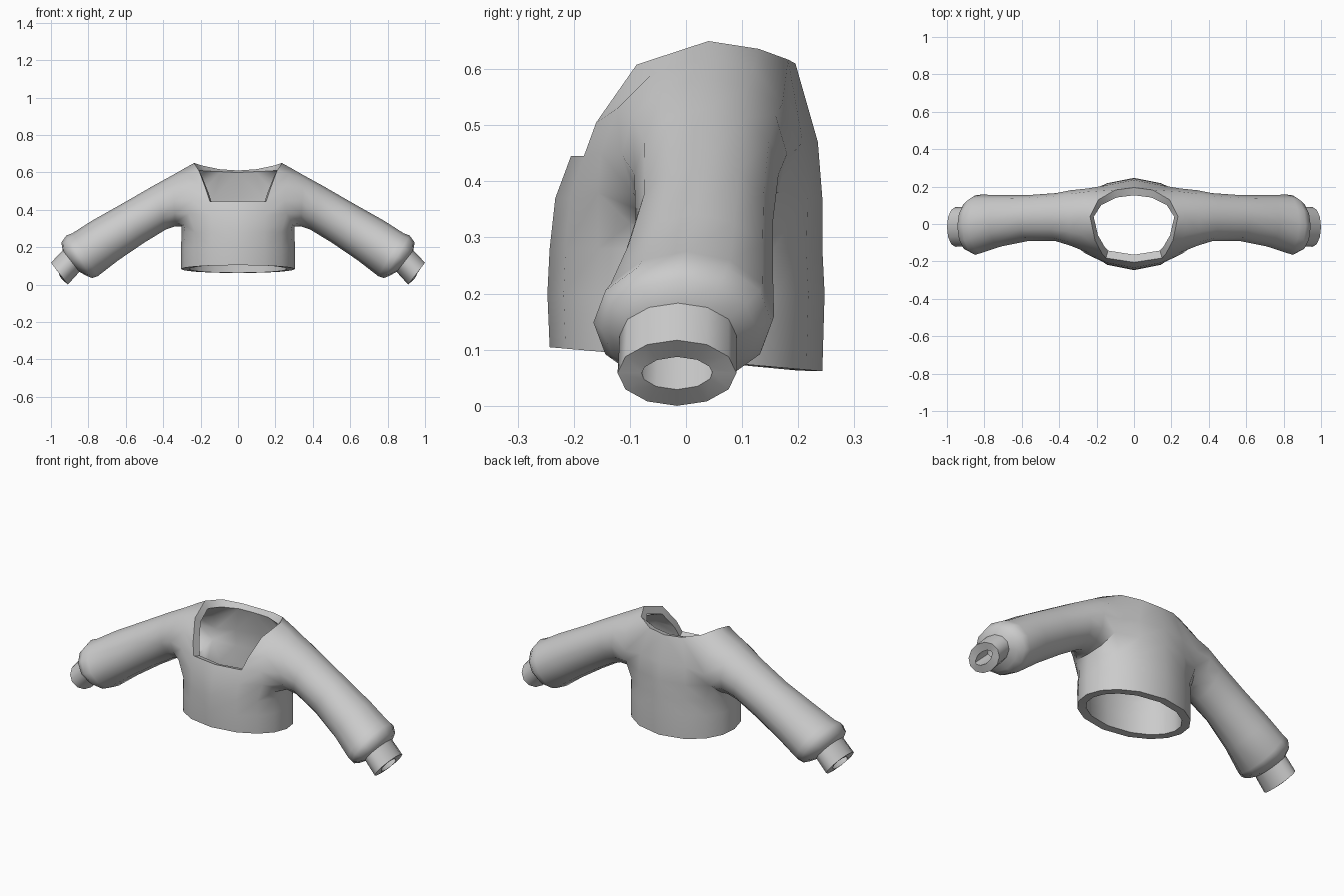
import bpy, bmesh
from math import sin, cos, pi, radians

if "Cube" in bpy.data.objects:
    bpy.data.objects.remove(bpy.data.objects["Cube"])

bm = bmesh.new()


def verts(points):
    return [bm.verts.new(p) for p in points]


def strip(a, b, closed=False):
    """Join two equal rows of vertices with quads."""
    n = len(a)
    for i in range(n if closed else n - 1):
        j = (i + 1) % n
        bm.faces.new((a[i], a[j], b[j], b[i]))


def body_row(rx, ry, height):
    """Half of an oval torso row, from front centre to back centre."""
    row = []
    for deg in (-90, -62, -40, -20, 0, 20, 40, 62, 90):
        x = 0 if abs(deg) == 90 else rx * cos(radians(deg))
        y = ry * sin(radians(deg))
        row.append((x, y, height(y)))
    return verts(row)


def sleeve_ring(xt, zt, xb, zb, y0, y1):
    """12-sided ring set by its top point, bottom point and depth range."""
    pts = []
    for k in range(12):
        c, s = cos(k * pi / 6), sin(k * pi / 6)
        pts.append(((xt + xb) / 2 + (xt - xb) / 2 * c,
                    (y0 + y1) / 2 - (y1 - y0) / 2 * s,
                    (zt + zb) / 2 + (zt - zb) / 2 * c))
    return verts(pts)


# Armhole loop: top, front, underarm, back
arm = verts([(.285, .04, .622), (.272, -.06, .592), (.258, -.122, .53),
             (.248, -.152, .45), (.262, -.157, .38), (.292, -.10, .325),
             (.303, 0, .31), (.292, .10, .325), (.262, .165, .38),
             (.248, .19, .45), (.255, .172, .54), (.268, .12, .602)])

# Torso below the armholes, with a slanted hem
hem = body_row(.305, .243, lambda y: .083 - .088 * y)
waist = body_row(.305, .247, lambda y: .2)
chest = body_row(.301, .243, lambda y: .28)
f0, f1, b1, b0 = verts([(0, -.233, .37), (.145, -.207, .37),
                        (.145, .217, .37), (0, .243, .37)])
strip(hem, waist)
strip(waist, chest)
strip(chest, [f0, f1] + arm[4:9] + [b1, b0])

# Neckline, from front centre over the shoulder to back centre
neck = verts([(0, -.205, .445), (.15, -.182, .445), (.17, -.16, .505),
              (.208, -.088, .608), (.235, .04, .65), (.19, .13, .636),
              (.1, .182, .617), (0, .195, .61)])
u1, u0 = verts([(.14, .208, .47), (0, .235, .47)])
strip([f0, f1], neck[:2])
strip([f1] + neck[1:7] + [u1, b1], [arm[k] for k in (4, 3, 2, 1, 0, 11, 10, 9, 8)])
strip([b1, b0], [u1, u0])
strip([u1, u0], neck[6:8])

# Sleeve and cuff
previous = arm
for ring in ((.35, .585, .335, .312, -.115, .18),
             (.45, .53, .385, .295, -.092, .165),
             (.62, .432, .50, .225, -.09, .155),
             (.78, .342, .64, .13, -.12, .155),
             (.885, .275, .75, .045, -.155, .157),
             (.918, .262, .78, .035, -.165, .153),
             (.945, .225, .81, .047, -.15, .125),
             (.937, .183, .848, .068, -.118, .09),
             (1.0, .117, .91, 0, -.122, .09)):
    current = sleeve_ring(*ring)
    strip(previous, current, closed=True)
    previous = current

bmesh.ops.recalc_face_normals(bm, faces=bm.faces[:])
bm.normal_update()
bm.faces.ensure_lookup_table()
if bm.faces[0].normal.y > 0:
    bmesh.ops.reverse_faces(bm, faces=bm.faces[:])

mesh = bpy.data.meshes.new("cropped_sweater")
bm.to_mesh(mesh)
bm.free()
sweater = bpy.data.objects.new("cropped_sweater", mesh)
bpy.context.collection.objects.link(sweater)
bpy.context.view_layer.objects.active = sweater
sweater.select_set(True)

# Mirror the half and give the cloth its thickness
mirror = sweater.modifiers.new("mirror", 'MIRROR')
mirror.use_clip = True
mirror.merge_threshold = .001
thick = sweater.modifiers.new("thickness", 'SOLIDIFY')
thick.thickness = .043
thick.offset = -1
for name in ("mirror", "thickness"):
    bpy.ops.object.modifier_apply(modifier=name)
bpy.ops.object.shade_smooth_by_angle(angle=radians(50))
